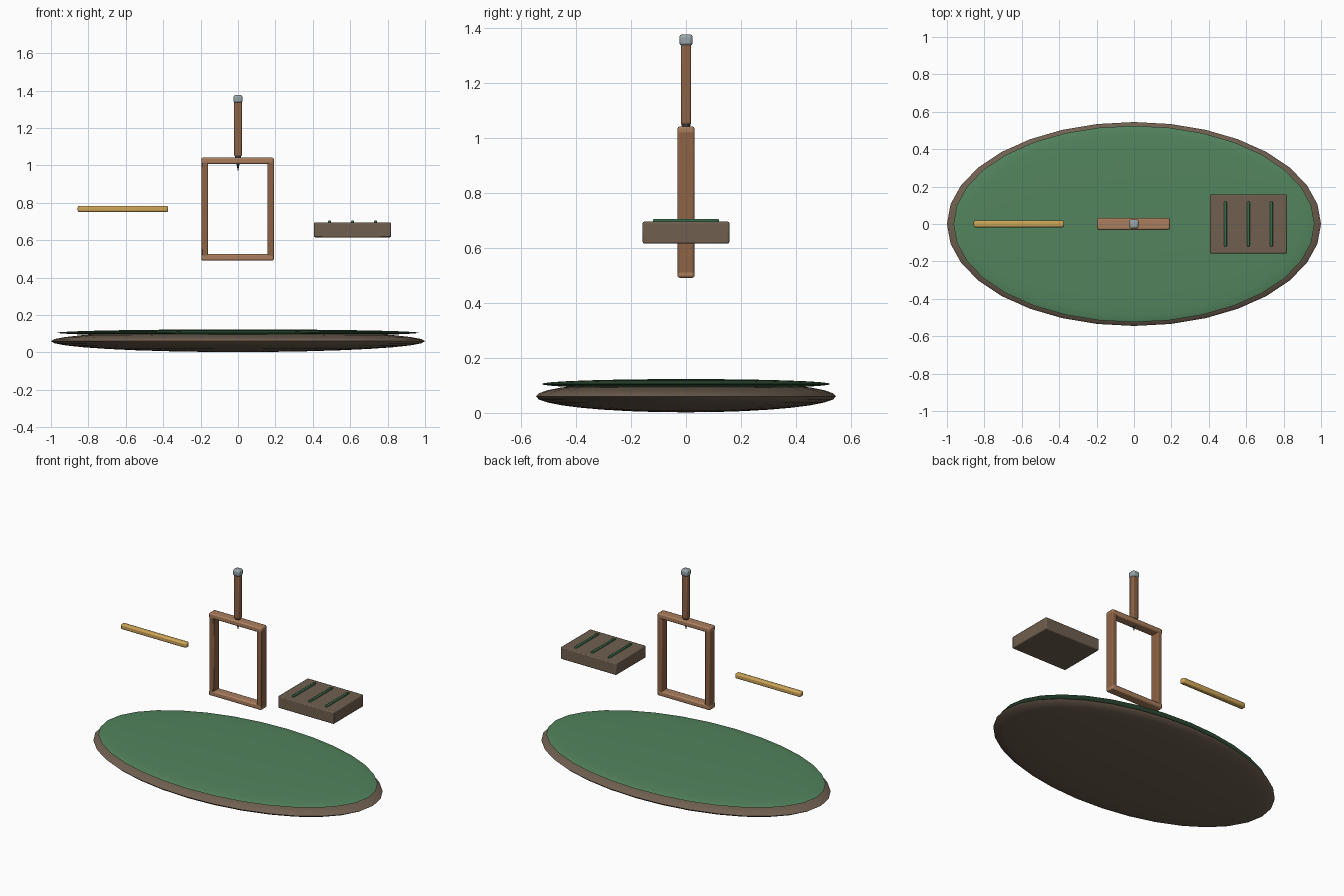
import bpy
from math import radians

if "Cube" in bpy.data.objects:
    bpy.data.objects.remove(bpy.data.objects["Cube"])


def material(name, rgb):
    m = bpy.data.materials.new(name)
    m.diffuse_color = (*rgb, 1)
    m.use_nodes = True
    m.node_tree.nodes["Principled BSDF"].inputs["Base Color"].default_value = m.diffuse_color
    return m


EARTH = material("dark brown", (0.16, 0.115, 0.08))
GREEN = material("green", (0.085, 0.23, 0.11))
DARK_GREEN = material("dark green", (0.04, 0.15, 0.07))
WOOD = material("wood", (0.27, 0.125, 0.06))
LIGHT_WOOD = material("light wood", (0.40, 0.21, 0.11))
YELLOW = material("yellow", (0.62, 0.38, 0.10))
STEEL = material("steel", (0.32, 0.38, 0.40))
DARK = material("dark steel", (0.07, 0.08, 0.09))


def finish(name, mat):
    o = bpy.context.object
    o.name = name
    o.data.materials.append(mat)
    return o


def box(name, center, size, mat, bevel):
    bpy.ops.mesh.primitive_cube_add(size=1, location=center)
    o = finish(name, mat)
    o.scale = size
    bpy.ops.object.transform_apply(location=False, rotation=False, scale=True)
    b = o.modifiers.new("soft edges", 'BEVEL')
    b.width = bevel
    b.segments = 2
    bpy.ops.object.shade_smooth_by_angle(angle=radians(35))
    return o


def disc(name, z, radii, mat):
    bpy.ops.mesh.primitive_uv_sphere_add(segments=32, ring_count=16, radius=1, location=(0, 0, z))
    o = finish(name, mat)
    o.scale = radii
    bpy.ops.object.transform_apply(location=False, rotation=False, scale=True)
    bpy.ops.object.shade_smooth_by_angle(angle=radians(35))
    return o


# Island base and grass layer
disc("island_base", 0.06, (1.0, 0.545, 0.058), EARTH)
disc("grass_layer", 0.105, (0.965, 0.525, 0.018), GREEN)

# Upright frame
for side, x in (("left", -0.177), ("right", 0.175)):
    box(side + "_post", (x, 0, 0.765), (0.035, 0.06, 0.52), WOOD, 0.006)
for side, z in (("bottom", 0.508), ("top", 1.024)):
    box(side + "_rail", (-0.002, 0, z), (0.388, 0.062, 0.034), LIGHT_WOOD, 0.008)

# Awl standing on the frame
box("tool_handle", (0, 0, 1.195), (0.042, 0.038, 0.295), WOOD, 0.007)
box("tool_cap", (0, 0, 1.355), (0.049, 0.049, 0.042), STEEL, 0.011)
bpy.ops.mesh.primitive_cone_add(vertices=16, radius1=0.019, radius2=0, depth=0.095,
                                location=(0, 0, 1.0125), rotation=(radians(180), 0, 0))
finish("tool_point", DARK)
bpy.ops.object.shade_smooth_by_angle(angle=radians(35))

# Floating rod
box("rod", (-0.615, 0, 0.767), (0.484, 0.036, 0.034), YELLOW, 0.009)

# Tray block with raised strips
box("tray", (0.612, 0, 0.655), (0.412, 0.315, 0.08), EARTH, 0.006)
for i in range(3):
    box(f"tray_strip_{i + 1}", (0.489 + 0.123 * i, 0, 0.695), (0.015, 0.24, 0.02), DARK_GREEN, 0.004)
